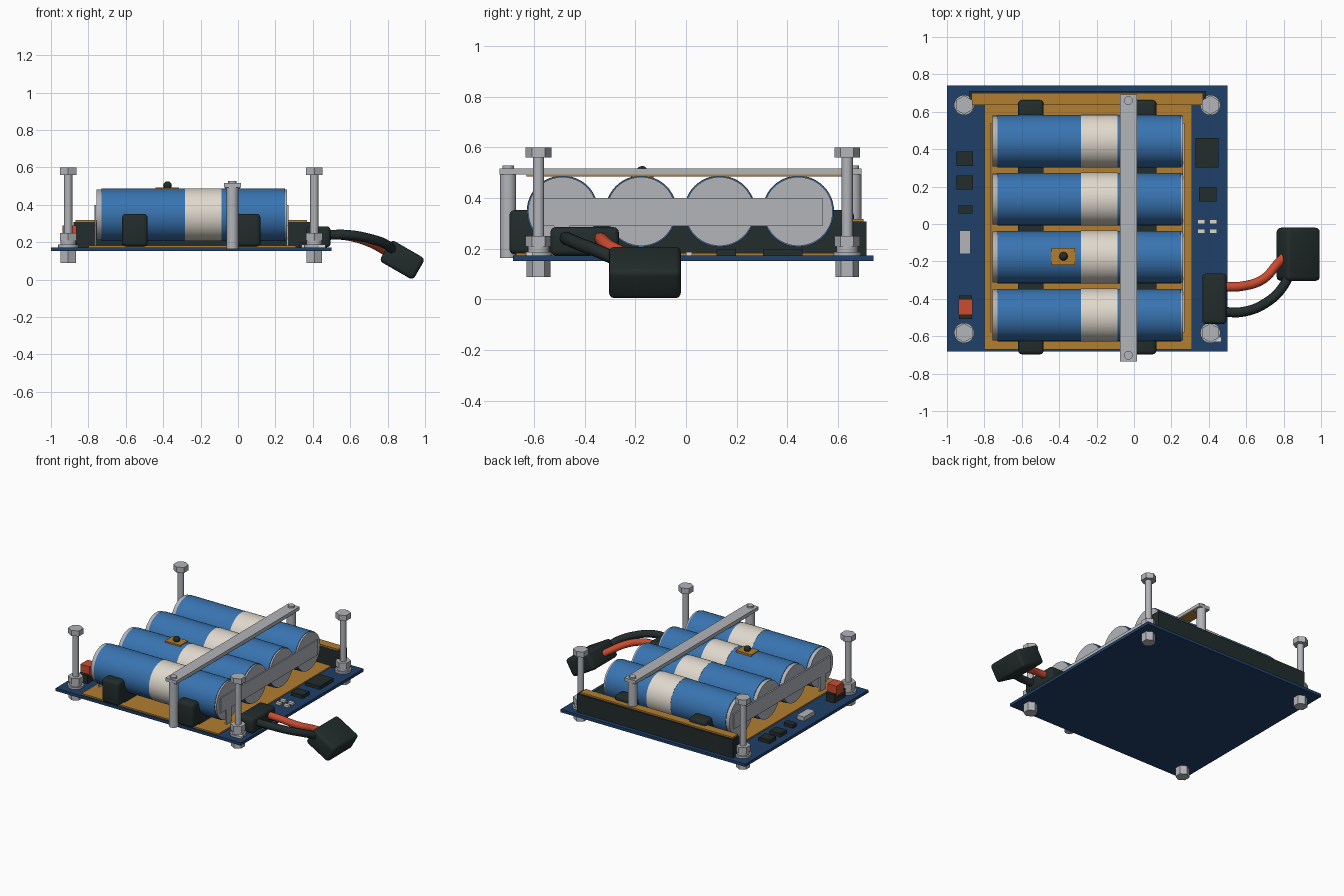
import bpy, bmesh, math
from mathutils import Matrix, Vector

cube = bpy.data.objects.get("Cube")
if cube:
    bpy.data.objects.remove(cube, do_unlink=True)


def material(name, rgb):
    m = bpy.data.materials.new(name)
    m.use_nodes = True
    m.diffuse_color = (*rgb, 1)
    m.node_tree.nodes["Principled BSDF"].inputs["Base Color"].default_value = (*rgb, 1)
    return m


NAVY = material("navy board", (0.014, 0.05, 0.14))
BLUE = material("blue wrap", (0.04, 0.175, 0.44))
DARK = material("dark plastic", (0.016, 0.025, 0.025))
GOLD = material("gold", (0.45, 0.21, 0.03))
CREAM = material("cream label", (0.74, 0.69, 0.61))
GREY = material("grey metal", (0.45, 0.46, 0.49))
RED = material("red", (0.6, 0.07, 0.03))


def finish(name, bm, mat, smooth=False):
    me = bpy.data.meshes.new(name)
    bm.to_mesh(me)
    bm.free()
    me.materials.append(mat)
    ob = bpy.data.objects.new(name, me)
    bpy.context.collection.objects.link(ob)
    if smooth:
        smooth_edges(ob)
    return ob


def smooth_edges(ob):
    bpy.ops.object.select_all(action="DESELECT")
    ob.select_set(True)
    bpy.context.view_layer.objects.active = ob
    bpy.ops.object.shade_smooth_by_angle(angle=math.radians(35))


def box(name, x, y, z, mat, bevel=0):
    """Box from (low, high) ranges on each axis."""
    bm = bmesh.new()
    bmesh.ops.create_cube(bm, size=1)
    spans = (x, y, z)
    for v in bm.verts:
        v.co = Vector([lo + (hi - lo) * (c + 0.5) for (lo, hi), c in zip(spans, v.co)])
    if bevel:
        bmesh.ops.bevel(bm, geom=bm.edges[:], offset=bevel, segments=3,
                        profile=0.5, affect="EDGES")
    return finish(name, bm, mat, bool(bevel))


def rod(name, start, end, radius, mat, sides=32, turn=0):
    """Cylinder between two points."""
    a, b = Vector(start), Vector(end)
    bm = bmesh.new()
    spin = (b - a).to_track_quat("Z", "Y").to_matrix().to_4x4()
    bmesh.ops.create_cone(bm, cap_ends=True, segments=sides, radius1=radius, radius2=radius,
                          depth=(b - a).length,
                          matrix=Matrix.Translation((a + b) / 2) @ spin @ Matrix.Rotation(turn, 4, "Z"))
    return finish(name, bm, mat, sides > 8)


def post(name, x, y, z, radius, mat, sides=32, turn=0):
    return rod(name, (x, y, z[0]), (x, y, z[1]), radius, mat, sides, turn)


def wire(name, points, radius, mat):
    curve = bpy.data.curves.new(name, "CURVE")
    curve.dimensions = "3D"
    curve.bevel_depth = radius
    curve.bevel_resolution = 4
    curve.use_fill_caps = True
    spline = curve.splines.new("BEZIER")
    spline.bezier_points.add(len(points) - 1)
    for p, co in zip(spline.bezier_points, points):
        p.co = co
        p.handle_left_type = p.handle_right_type = "AUTO"
    curve.materials.append(mat)
    ob = bpy.data.objects.new(name, curve)
    bpy.context.collection.objects.link(ob)


# Circuit board and gold pad
TOP = 0.173
box("board", (-1, 0.5), (-0.683, 0.74), (0.152, TOP), NAVY)
box("gold_pad", (-0.8, 0.31), (-0.67, 0.635), (TOP, 0.183), GOLD)

# Four cells with cream bands and metal end caps
CELL_Z = 0.347
ROWS = [-0.487 + 0.31 * i for i in range(4)]
for i, y in enumerate(ROWS, 1):
    for part, x0, x1, r, mat in (("wrap", -0.73, 0.25, 0.14, BLUE),
                                 ("band", -0.283, -0.087, 0.1415, CREAM),
                                 ("caps", -0.757, 0.262, 0.136, GREY)):
        rod(f"cell_{part}_{i}", (x0, y, CELL_Z), (x1, y, CELL_Z), r, mat, 48)

# Connecting strips across the cell ends, with a short tab to the board
for side, x0 in (("left", 0.26), ("right", -0.768)):
    x = (x0, x0 + 0.01)
    box(f"end_strip_{side}", x, (-0.58, 0.54), (0.29, 0.4), GREY)
    box(f"end_tab_{side}", x, (-0.52, -0.46), (0.18, 0.29), GREY)

# Cradles under the cells, with raised rounded ends
for side, x in (("right", (-0.62, -0.483)), ("left", (-0.015, 0.12))):
    box(f"cradle_{side}", x, (-0.62, 0.6), (0.18, 0.29), DARK)
    box(f"cradle_front_{side}", x, (-0.697, -0.57), (0.178, 0.352), DARK, 0.02)
    box(f"cradle_back_{side}", x, (0.53, 0.662), (0.178, 0.352), DARK, 0.02)

# Back rail with gold top
box("back_rail", (-0.88, 0.385), (0.635, 0.712), (TOP, 0.307), DARK)
box("back_rail_contact", (-0.868, 0.368), (0.636, 0.7), (0.307, 0.318), GOLD)

# Clamping bar on two posts
BAR_X = -0.03
box("clamp_bar", (-0.075, 0.015), (-0.735, 0.692), (0.492, 0.516), GREY)
box("clamp_liner", (-0.07, 0.01), (-0.63, 0.62), (0.485, 0.492), GOLD)
for end, y in (("front", -0.702), ("back", 0.66)):
    post(f"clamp_post_{end}", BAR_X, y, (0.163, 0.492), 0.032, GREY)
    post(f"clamp_screw_{end}", BAR_X, y, (0.516, 0.528), 0.023, GREY)

# Corner bolts with hex heads and nuts, corners facing front and back
for side, x in (("right", -0.908), ("left", 0.408)):
    for end, y in (("front", -0.582), ("back", 0.636)):
        tag = f"{end}_{side}"
        post(f"bolt_shaft_{tag}", x, y, (0.1, 0.57), 0.022, GREY, 24)
        for part, z, r in (("head", (0.56, 0.6), 0.051), ("nut", (0.208, 0.25), 0.051),
                           ("foot", (0.088, 0.152), 0.047)):
            bolt = post(f"bolt_{part}_{tag}", x, y, z, r, GREY, 6)
            # Keep the hex points on the y axis
            tip = max(v.co.y - y for v in bolt.data.vertices)
            if tip < r * 0.95:
                bolt.data.transform(Matrix.Translation((x, y, 0)) @ Matrix.Rotation(math.pi / 6, 4, "Z")
                                    @ Matrix.Translation((-x, -y, 0)))
        post(f"bolt_collar_{tag}", x, y, (0.185, 0.208), 0.042, GREY)
        post(f"bolt_washer_{tag}", x, y, (TOP, 0.188), 0.054, GREY)

# Output socket, wires and hanging plug
box("output_socket", (0.365, 0.495), (-0.535, -0.265), (TOP, 0.285), DARK, 0.02)
wire("black_wire", [(0.46, -0.468, 0.238), (0.58, -0.47, 0.24), (0.7, -0.425, 0.22),
                    (0.8, -0.33, 0.183), (0.85, -0.2, 0.12)], 0.026, DARK)
wire("red_wire", [(0.46, -0.335, 0.24), (0.58, -0.332, 0.235), (0.69, -0.295, 0.205),
                  (0.77, -0.21, 0.165), (0.85, -0.13, 0.115)], 0.025, RED)
plug = box("plug", (-0.104, 0.104), (-0.142, 0.142), (-0.066, 0.066), DARK, 0.022)
plug.data.transform(Matrix.Translation((0.878, -0.162, 0.106)) @ Matrix.Rotation(math.radians(30), 4, "Y"))

# Temperature sensor on the second cell
box("sensor_plate", (-0.44, -0.315), (-0.218, -0.128), (0.47, 0.492), GOLD)
bm = bmesh.new()
bmesh.ops.create_uvsphere(bm, u_segments=20, v_segments=12, radius=0.023,
                          matrix=Matrix.Translation((-0.377, -0.173, 0.503)))
finish("sensor_bead", bm, DARK, True)

# Small board components
for name, x, y, height, mat in (
        ("chip_a", (-0.948, -0.86), (0.31, 0.388), 0.025, DARK),
        ("chip_b", (-0.948, -0.86), (0.185, 0.26), 0.025, DARK),
        ("chip_c", (-0.938, -0.863), (0.057, 0.1), 0.025, DARK),
        ("chip_large", (0.33, 0.452), (0.303, 0.46), 0.025, DARK),
        ("chip_medium", (0.347, 0.44), (0.12, 0.198), 0.025, DARK),
        ("white_header", (-0.934, -0.875), (-0.16, -0.035), 0.03, GREY),
        ("corner_part", (0.43, 0.467), (-0.632, -0.605), 0.015, CREAM),
        ("switch_base", (-0.936, -0.866), (-0.508, -0.382), 0.06, DARK)):
    box(name, x, y, (TOP, TOP + height), mat)
box("switch_cap", (-0.938, -0.864), (-0.487, -0.402), (0.22, 0.29), RED)
for i, x in enumerate((0.34, 0.405)):
    for j, y in enumerate((0.0, -0.052)):
        box(f"resistor_{i}_{j}", (x, x + 0.04), (y, y + 0.024), (TOP, TOP + 0.015), CREAM)
